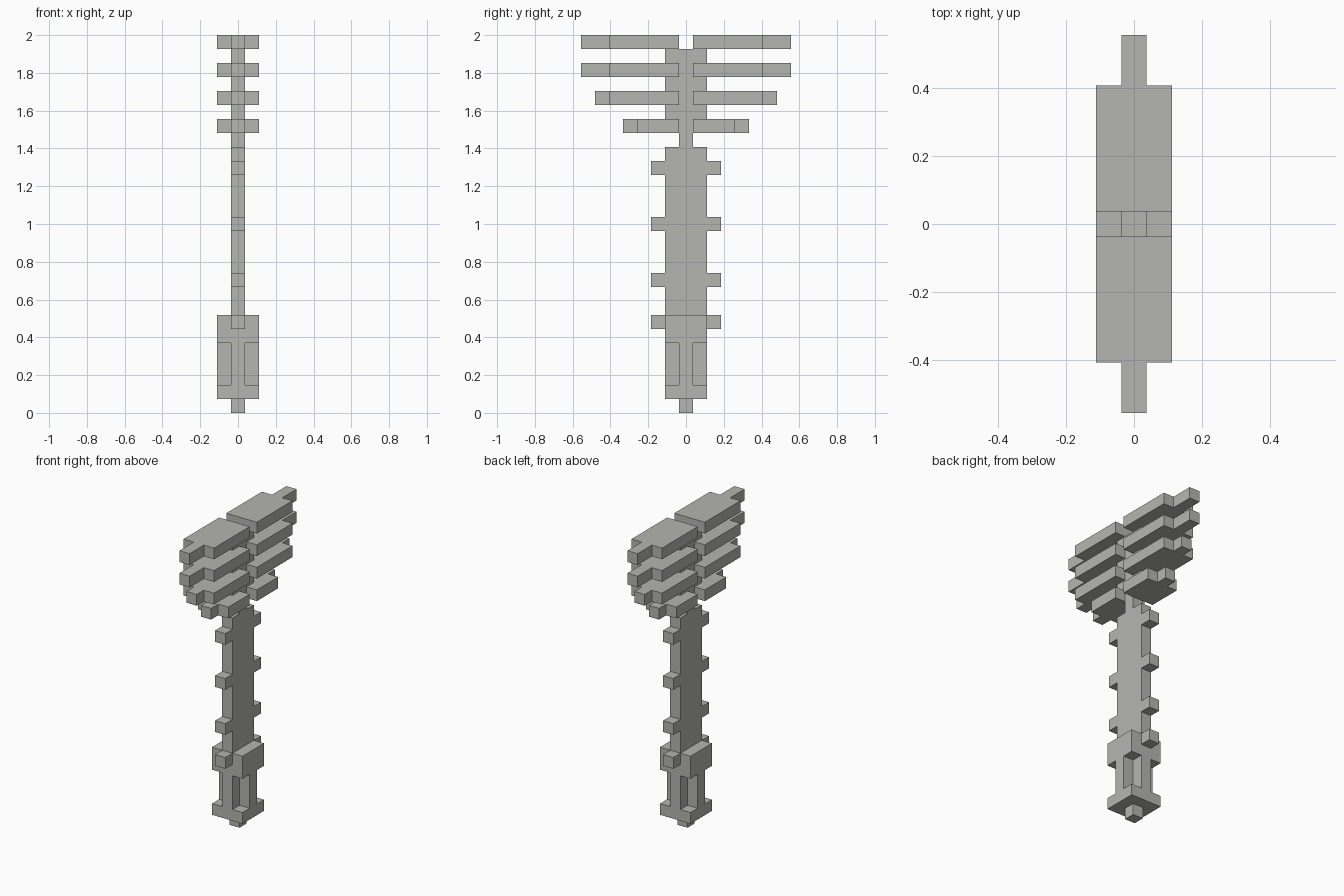
import bpy, bmesh

cube = bpy.data.objects.get("Cube")
if cube:
    bpy.data.objects.remove(cube, do_unlink=True)

U = 2 / 27  # one block

stone = bpy.data.materials.new("warm grey")
stone.use_nodes = True
GREY = (0.46, 0.46, 0.44, 1)
stone.diffuse_color = GREY
stone.node_tree.nodes["Principled BSDF"].inputs["Base Color"].default_value = GREY


def prism(name, outline, z0, z1):
    """Extrude a flat outline (in blocks) from z0 up to z1."""
    bm = bmesh.new()
    base = bm.faces.new([bm.verts.new((x * U, y * U, z0 * U)) for x, y in outline])
    top = bmesh.ops.extrude_face_region(bm, geom=[base])["geom"]
    verts = [v for v in top if isinstance(v, bmesh.types.BMVert)]
    bmesh.ops.translate(bm, verts=verts, vec=(0, 0, (z1 - z0) * U))
    bmesh.ops.recalc_face_normals(bm, faces=bm.faces)
    mesh = bpy.data.meshes.new(name)
    bm.to_mesh(mesh)
    bm.free()
    mesh.materials.append(stone)
    obj = bpy.data.objects.new(name, mesh)
    bpy.context.collection.objects.link(obj)
    return obj


def rect(hx, y0, y1):
    return [(-hx, y0), (hx, y0), (hx, y1), (-hx, y1)]


# Handle end: tip, plate, cross-shaped grip and collar
a, b = 0.5, 1.5
cross = [(a, -b), (a, -a), (b, -a), (b, a), (a, a), (a, b),
         (-a, b), (-a, a), (-b, a), (-b, -a), (-a, -a), (-a, -b)]
prism("bottom_tip", rect(a, -a, a), 0, 1)
prism("bottom_plate", rect(b, -b, b), 1, 2)
prism("grip", cross, 2, 5)
prism("collar", rect(b, -b, b), 5, 7)

# Shaft, neck and head core
prism("shaft", rect(a, -b, b), 7, 19)
prism("neck", rect(a, -a, a), 19, 20)
prism("head_core", rect(a, -b, b), 20, 26)

for side, s in (("front", -1), ("back", 1)):
    # Studs along the shaft edges
    for i, z in enumerate((6, 9, 13, 17), 1):
        prism(f"{side}_stud_{i}", rect(a, s * b, s * 2.5), z, z + 1)
    # Stacked head fins: wide body ending in a narrow tip
    for i, (z, body, tip) in enumerate(
            ((20, 3.5, 4.5), (22, 5.5, 6.5), (24, 5.5, 7.5), (26, 5.5, 7.5)), 1):
        half = [(b, a), (b, body), (a, body), (a, tip)]
        outline = half + [(-x, y) for x, y in reversed(half)]
        prism(f"{side}_fin_{i}", [(x, s * y) for x, y in outline], z, z + 1)
